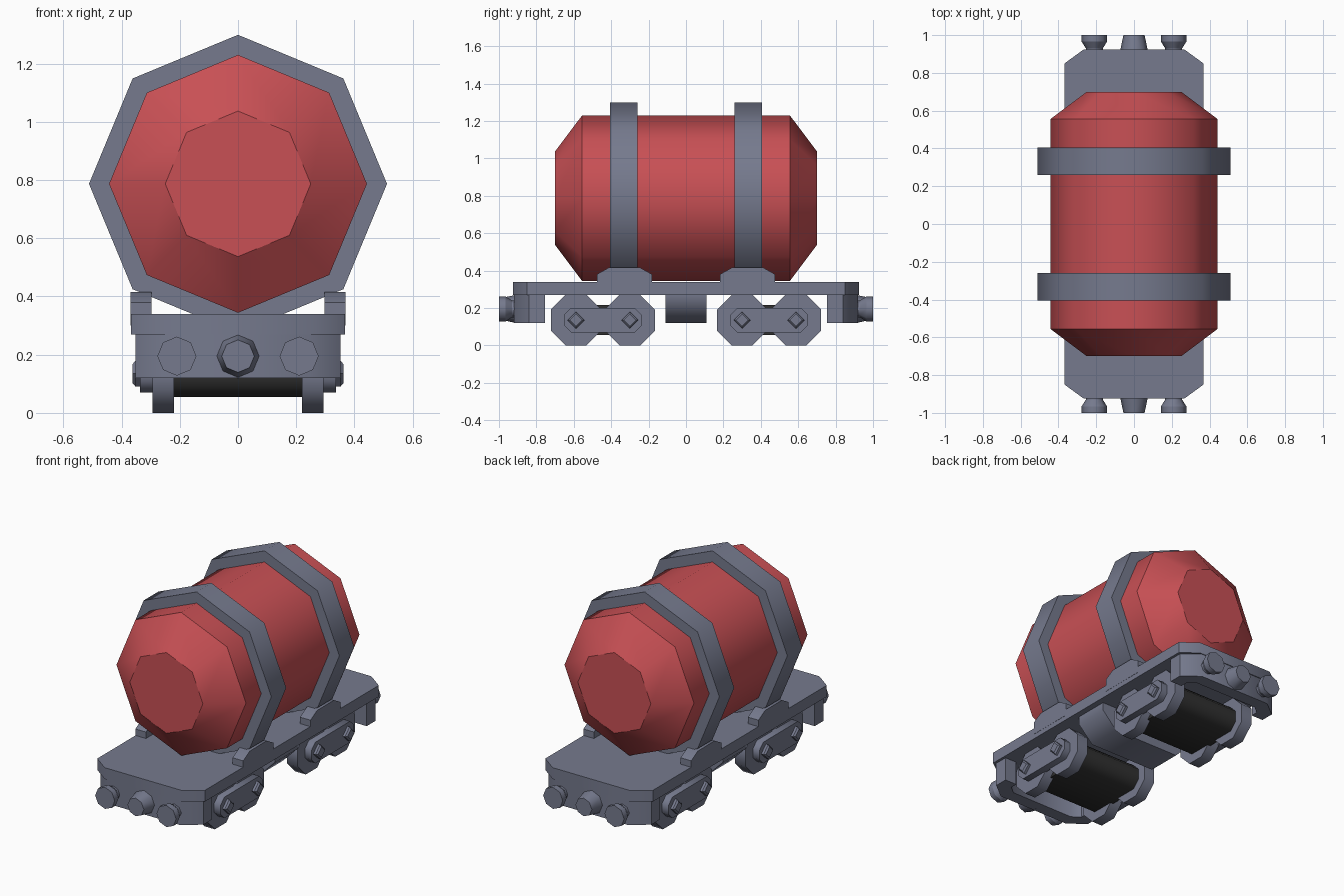
import bpy, bmesh, math

if "Cube" in bpy.data.objects:
    bpy.data.objects.remove(bpy.data.objects["Cube"], do_unlink=True)


def material(name, rgb):
    m = bpy.data.materials.new(name)
    m.use_nodes = True
    color = (*rgb, 1)
    m.diffuse_color = color
    m.node_tree.nodes["Principled BSDF"].inputs["Base Color"].default_value = color
    return m


RED = material("tank red", (0.58, 0.08, 0.09))
GREY = material("steel grey", (0.18, 0.195, 0.27))
DARK = material("dark charcoal", (0.03, 0.03, 0.03))


def place(axis, t, a, b):
    return {"x": (t, a, b), "y": (a, t, b), "z": (a, b, t)}[axis]


def loft(name, axis, sections, mat, soft=50):
    """Join matching outlines along an axis; sections hold (position, points)."""
    bm = bmesh.new()
    rings = [[bm.verts.new(place(axis, t, a, b)) for a, b in pts]
             for t, pts in sections]
    n = len(rings[0])
    for low, high in zip(rings, rings[1:]):
        for i in range(n):
            j = (i + 1) % n
            bm.faces.new((low[i], low[j], high[j], high[i]))
    bm.faces.new(rings[0])
    bm.faces.new(rings[-1])
    bmesh.ops.recalc_face_normals(bm, faces=bm.faces)
    for f in bm.faces:
        f.smooth = True
    ring_edges = {bm.edges.get((r[i], r[i - 1])) for r in rings for i in range(n)}
    for e in bm.edges:
        e.smooth = e not in ring_edges and e.calc_face_angle(0) < math.radians(soft)
    mesh = bpy.data.meshes.new(name)
    bm.to_mesh(mesh)
    bm.free()
    mesh.materials.append(mat)
    obj = bpy.data.objects.new(name, mesh)
    bpy.context.collection.objects.link(obj)
    return obj


def prism(name, axis, lo, hi, pts, mat=GREY, soft=50):
    return loft(name, axis, [(lo, pts), (hi, pts)], mat, soft)


def ngon(r, ca=0, cb=0, n=8, turn=0.0):
    return [(ca + r * math.cos(math.tau * (i + turn) / n),
             cb + r * math.sin(math.tau * (i + turn) / n)) for i in range(n)]


def capsule(c0, c1, z, r):
    """Half octagons joined by straight runs, in the y-z plane."""
    big = r / math.cos(math.pi / 8)
    right = [p for p in ngon(big, c1, z, turn=0.5) if p[0] > c1]
    left = [p for p in ngon(big, c0, z, turn=0.5) if p[0] < c0]
    right.sort(key=lambda p: p[1])
    left.sort(key=lambda p: -p[1])
    return right + left


def mirrored(half):
    return half + [(-a, b) for a, b in reversed(half)]


# Tank with tapered ends
TANK_Z = 0.787
loft("tank", "y", [(y, ngon(r, 0, TANK_Z)) for y, r in
                   ((-0.70, 0.25), (-0.555, 0.443), (0.555, 0.443), (0.70, 0.25))], RED)

# Deck with cut corners
prism("deck", "z", 0.27, 0.34, mirrored(
    [(0.265, -0.925), (0.368, -0.85), (0.368, 0.85), (0.265, 0.925)]))

# Underfloor box
prism("underfloor_box", "y", -0.11, 0.11,
      mirrored([(0.33, 0.275), (0.33, 0.22), (0.23, 0.12)]))

SIDES = (("right", -1), ("left", 1))
for end, sy in (("front", -1), ("back", 1)):
    # Band around the tank
    prism(end + "_band", "y", sy * 0.26, sy * 0.405, ngon(0.512, 0, TANK_Z))

    # U-shaped end beam under the deck
    half = [(0.27, 0.755), (0.352, 0.755), (0.352, 0.84), (0.25, 0.92)]
    inner = [(-0.22, 0.84), (-0.27, 0.80)]
    outline = half + [(-a, b) for a, b in reversed(half)]
    outline += [(a, b) for a, b in reversed(inner)] + [(-a, b) for a, b in inner]
    prism(end + "_end_beam", "z", 0.12, 0.275, [(a, sy * b) for a, b in outline])

    # Coupling cone
    loft(end + "_coupling", "y",
         [(sy * 0.90, ngon(0.077, 0, 0.195)), (sy * 1.0, ngon(0.056, 0, 0.195))], GREY)

    # Dark block between the wheels
    y0, y1 = sorted((sy * 0.588, sy * 0.30))
    prism(end + "_bogie_core", "x", -0.24, 0.24, capsule(y0, y1, 0.135, 0.08), DARK)

    for side, sx in SIDES:
        tag = f"{end}_{side}_"
        # Buffer flaring to its face
        loft(tag + "buffer", "y", [(sy * y, ngon(r, sx * 0.21, 0.195)) for y, r in
             ((0.90, 0.045), (0.93, 0.045), (0.965, 0.067), (1.0, 0.067))], GREY)

        # Wheels and their square hub bolts
        for place_name, y in (("rear", y1), ("fore", y0)):
            prism(tag + place_name + "_wheel", "x", sx * 0.22, sx * 0.293,
                  ngon(0.146, y, 0.135, turn=0.5))
            loft(tag + place_name + "_hub", "x",
                 [(sx * 0.32, ngon(0.045, y, 0.135, 4)),
                  (sx * 0.352, ngon(0.045, y, 0.135, 4)),
                  (sx * 0.362, ngon(0.033, y, 0.135, 4))], GREY)

        # Side frame joining the wheels
        prism(tag + "side_frame", "x", sx * 0.285, sx * 0.337,
              capsule(y0, y1, 0.135, 0.065))

        # Cradle bracket on the deck edge
        bracket = mirrored([(0.147, 0.30), (0.147, 0.38), (0.083, 0.416)])
        prism(tag + "cradle_bracket", "x", sx * 0.297, sx * 0.369,
              [(a + sy * 0.329, b) for a, b in bracket])
